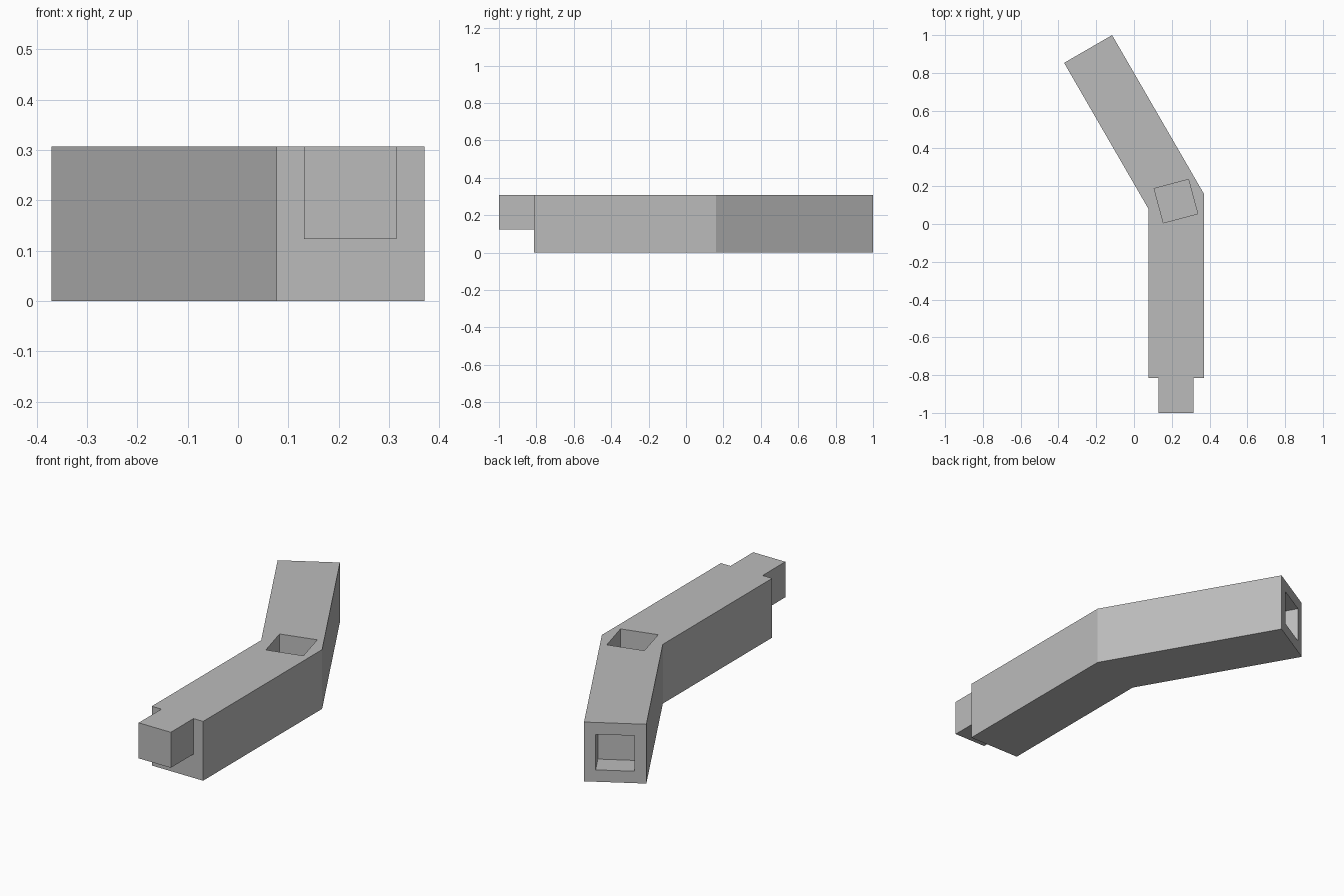
import bpy, bmesh, math
from mathutils import Matrix

if "Cube" in bpy.data.objects:
    bpy.data.objects.remove(bpy.data.objects["Cube"])

grey = bpy.data.materials.new("plain grey")
grey.diffuse_color = (0.5, 0.5, 0.5, 1)
grey.use_nodes = True
grey.node_tree.nodes["Principled BSDF"].inputs["Base Color"].default_value = grey.diffuse_color


def prism(name, outline, z0, z1):
    """Extrude a plan outline between two heights."""
    bm = bmesh.new()
    face = bm.faces.new([bm.verts.new((x, y, z0)) for x, y in outline])
    up = bmesh.ops.extrude_face_region(bm, geom=[face])["geom"]
    for v in up:
        if isinstance(v, bmesh.types.BMVert):
            v.co.z = z1
    bmesh.ops.recalc_face_normals(bm, faces=bm.faces)
    return finish(name, bm)


def box(name, center, size, angle=0):
    """Box turned about its vertical axis."""
    bm = bmesh.new()
    bmesh.ops.create_cube(bm, size=1, matrix=Matrix.Translation(center)
                          @ Matrix.Rotation(math.radians(angle), 4, 'Z')
                          @ Matrix.Diagonal((*size, 1)))
    return finish(name, bm)


def finish(name, bm):
    me = bpy.data.meshes.new(name)
    bm.to_mesh(me)
    bm.free()
    me.materials.append(grey)
    ob = bpy.data.objects.new(name, me)
    bpy.context.collection.objects.link(ob)
    return ob


def cut(target, cutter):
    mod = target.modifiers.new(cutter.name, 'BOOLEAN')
    mod.operation = 'DIFFERENCE'
    mod.solver = 'EXACT'
    mod.object = cutter
    bpy.context.view_layer.objects.active = target
    bpy.ops.object.modifier_apply(modifier=mod.name)
    bpy.data.objects.remove(cutter)


H, PLUG, DEPTH = 0.307, 0.184, 0.12

# Bent bar body
body = prism("bent_body", [(0.076, -0.814), (0.37, -0.814), (0.37, 0.16),
                           (-0.116, 1.0), (-0.37, 0.853), (0.076, 0.081)], 0, H)

# Square socket in the far end, and one in the top at the bend
cut(body, box("end_socket", (-0.243, 0.9265, H / 2), (PLUG, 2 * DEPTH, PLUG), 30))
cut(body, box("top_socket", (0.222, 0.121, H), (0.188, 0.188, 2 * DEPTH), 15))

# Square plug on the near end, flush with the top
box("plug", (0.223, -0.907, H - PLUG / 2), (PLUG, 0.186, PLUG))
